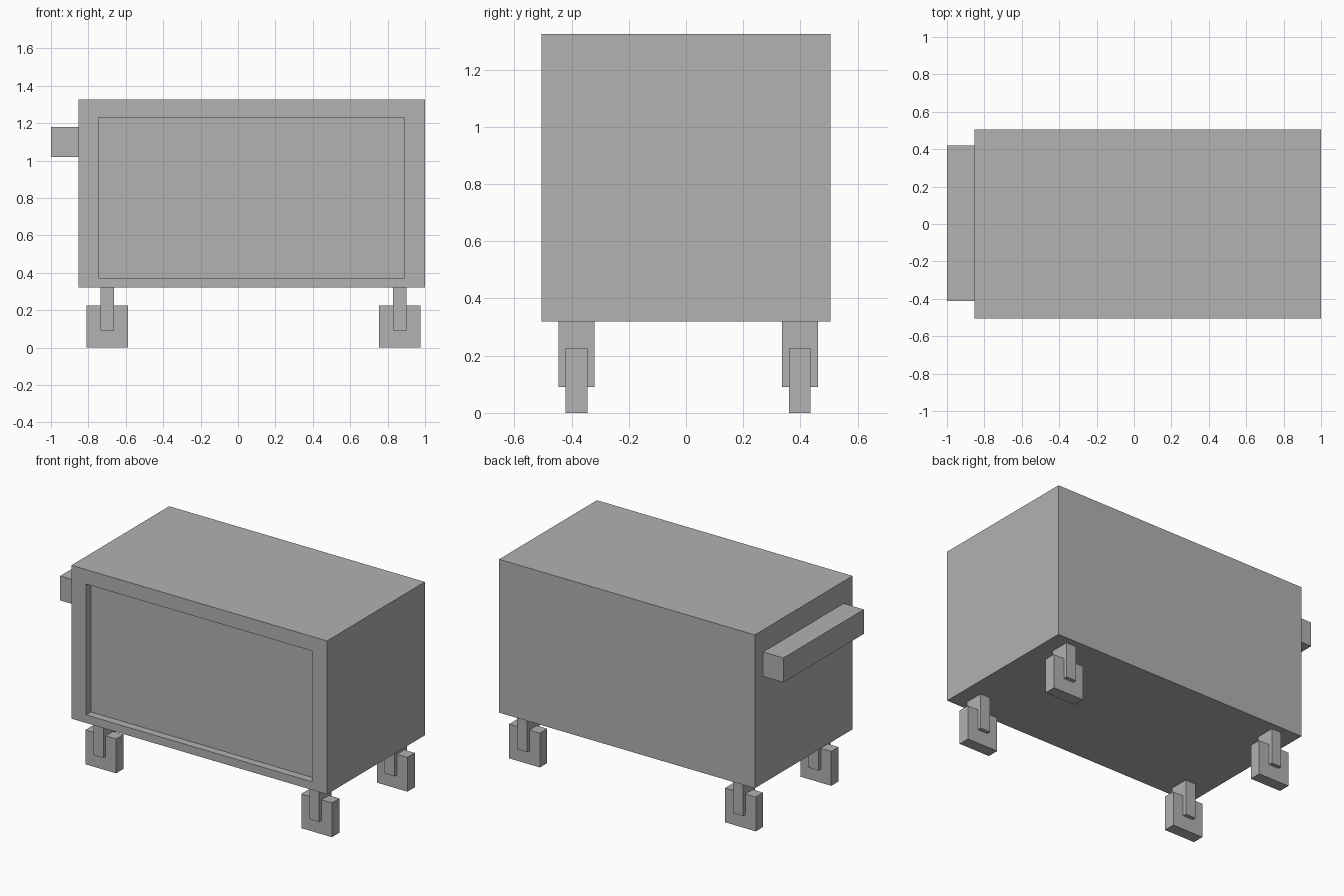
import bpy
import bmesh
from mathutils import Vector

cube = bpy.data.objects.get("Cube")
if cube:
    bpy.data.objects.remove(cube, do_unlink=True)

grey = bpy.data.materials.new("plain_grey")
grey.use_nodes = True
grey.diffuse_color = (0.445, 0.445, 0.445, 1)
grey.node_tree.nodes["Principled BSDF"].inputs["Base Color"].default_value = grey.diffuse_color


def box(name, low, high):
    """Box spanning two opposite corners."""
    low, high = Vector(low), Vector(high)
    bm = bmesh.new()
    bmesh.ops.create_cube(bm, size=1)
    bmesh.ops.scale(bm, vec=high - low, verts=bm.verts)
    bmesh.ops.translate(bm, vec=(low + high) / 2, verts=bm.verts)
    mesh = bpy.data.meshes.new(name)
    bm.to_mesh(mesh)
    bm.free()
    mesh.materials.append(grey)
    obj = bpy.data.objects.new(name, mesh)
    bpy.context.collection.objects.link(obj)
    return obj


# Cabinet with a shallow recessed panel in its front
cabinet = box("cabinet", (-0.853, -0.506, 0.32), (1, 0.506, 1.325))
bm = bmesh.new()
bm.from_mesh(cabinet.data)
bm.normal_update()
front = min(bm.faces, key=lambda f: f.normal.y)
bmesh.ops.inset_individual(bm, faces=[front], thickness=0.1)
for v in front.verts:
    v.co.x = -0.747 if v.co.x < 0 else 0.89
    v.co.z = 0.373 if v.co.z < 0.8 else 1.23
panel = bmesh.ops.extrude_discrete_faces(bm, faces=[front])["faces"][0]
bmesh.ops.translate(bm, vec=(0, 0.05, 0), verts=panel.verts)
bm.to_mesh(cabinet.data)
bm.free()

# Push handle on the right side
box("handle", (-1, -0.413, 1.02), (-0.853, 0.419, 1.18))

# Four casters: a square wheel block held by a fork
for side, x in (("right", -0.7), ("left", 0.865)):
    for end, y in (("front", -0.383), ("back", 0.398)):
        box(f"{end}_{side}_wheel", (x - 0.111, y - 0.038, 0), (x + 0.111, y + 0.038, 0.225))
        box(f"{end}_{side}_fork", (x - 0.036, y - 0.063, 0.09), (x + 0.036, y + 0.063, 0.32))
